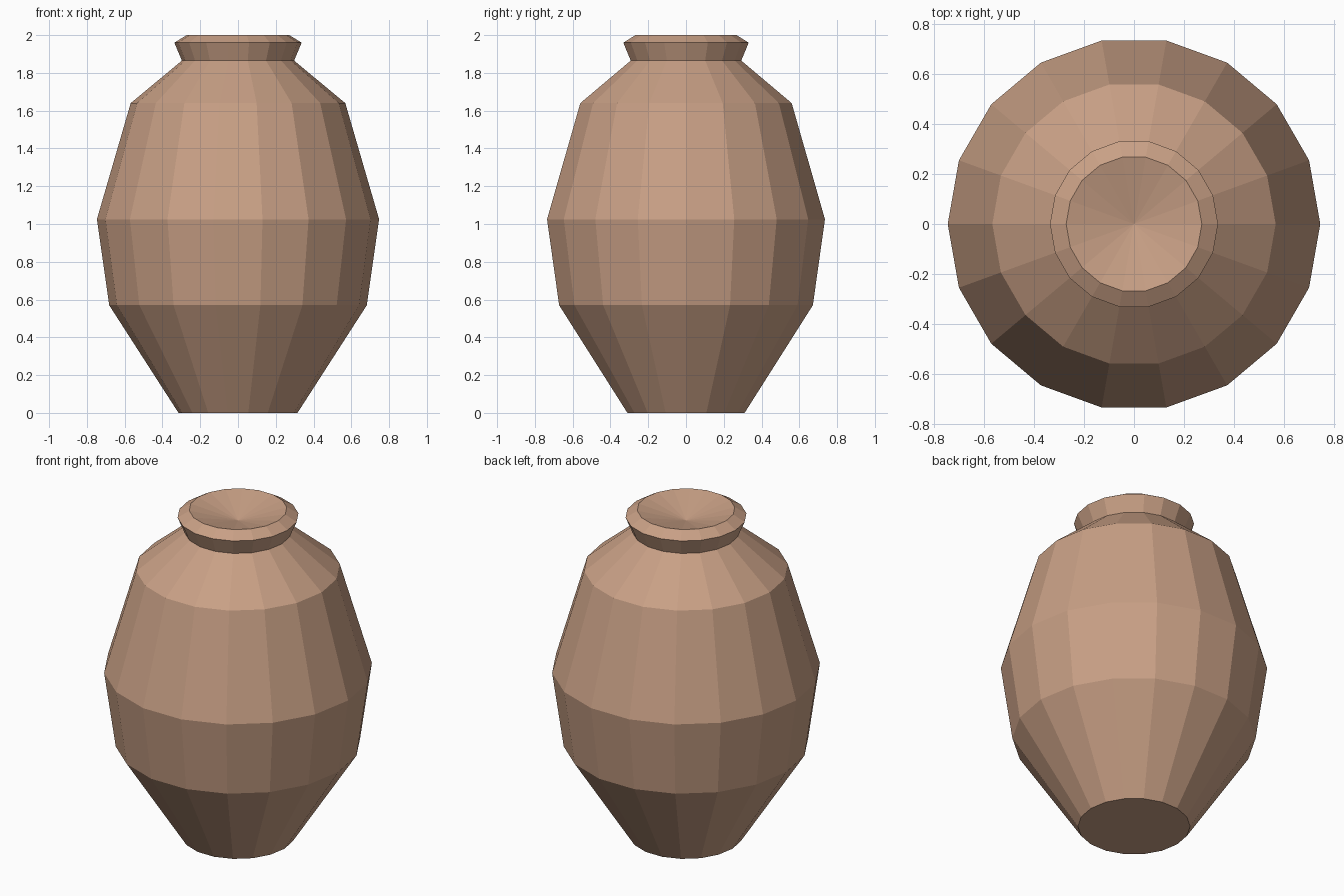
import bpy
import bmesh
import math

SIDES = 18

default = bpy.data.objects.get("Cube")
if default:
    bpy.data.objects.remove(default, do_unlink=True)

# Fired clay colour
clay = bpy.data.materials.new("terracotta")
clay.use_nodes = True
colour = (0.58, 0.35, 0.235, 1.0)
clay.diffuse_color = colour
bsdf = next(n for n in clay.node_tree.nodes if n.type == "BSDF_PRINCIPLED")
bsdf.inputs["Base Color"].default_value = colour


def ring(bm, radius, z):
    """One horizontal loop of vertices."""
    step = 2 * math.pi / SIDES
    return [bm.verts.new((radius * math.cos(i * step), radius * math.sin(i * step), z))
            for i in range(SIDES)]


def lathe(name, profile, mouth_depth):
    """Faceted pot: flat base, walls along the profile, conical hollow on top."""
    bm = bmesh.new()
    rings = [ring(bm, r, z) for r, z in profile]
    bm.faces.new(list(reversed(rings[0])))
    for low, high in zip(rings, rings[1:]):
        for i in range(SIDES):
            j = (i + 1) % SIDES
            bm.faces.new((low[i], low[j], high[j], high[i]))
    centre = bm.verts.new((0, 0, profile[-1][1] - mouth_depth))
    top = rings[-1]
    for i in range(SIDES):
        bm.faces.new((top[i], top[(i + 1) % SIDES], centre))
    mesh = bpy.data.meshes.new(name)
    bm.to_mesh(mesh)
    bm.free()
    mesh.materials.append(clay)
    obj = bpy.data.objects.new(name, mesh)
    bpy.context.collection.objects.link(obj)
    return obj


# Base, belly, shoulder, neck, flared rim and mouth
lathe("clay_jar", [
    (0.315, 0.0),
    (0.682, 0.57),
    (0.747, 1.025),
    (0.568, 1.64),
    (0.297, 1.865),
    (0.337, 1.96),
    (0.272, 2.0),
], mouth_depth=0.07)
